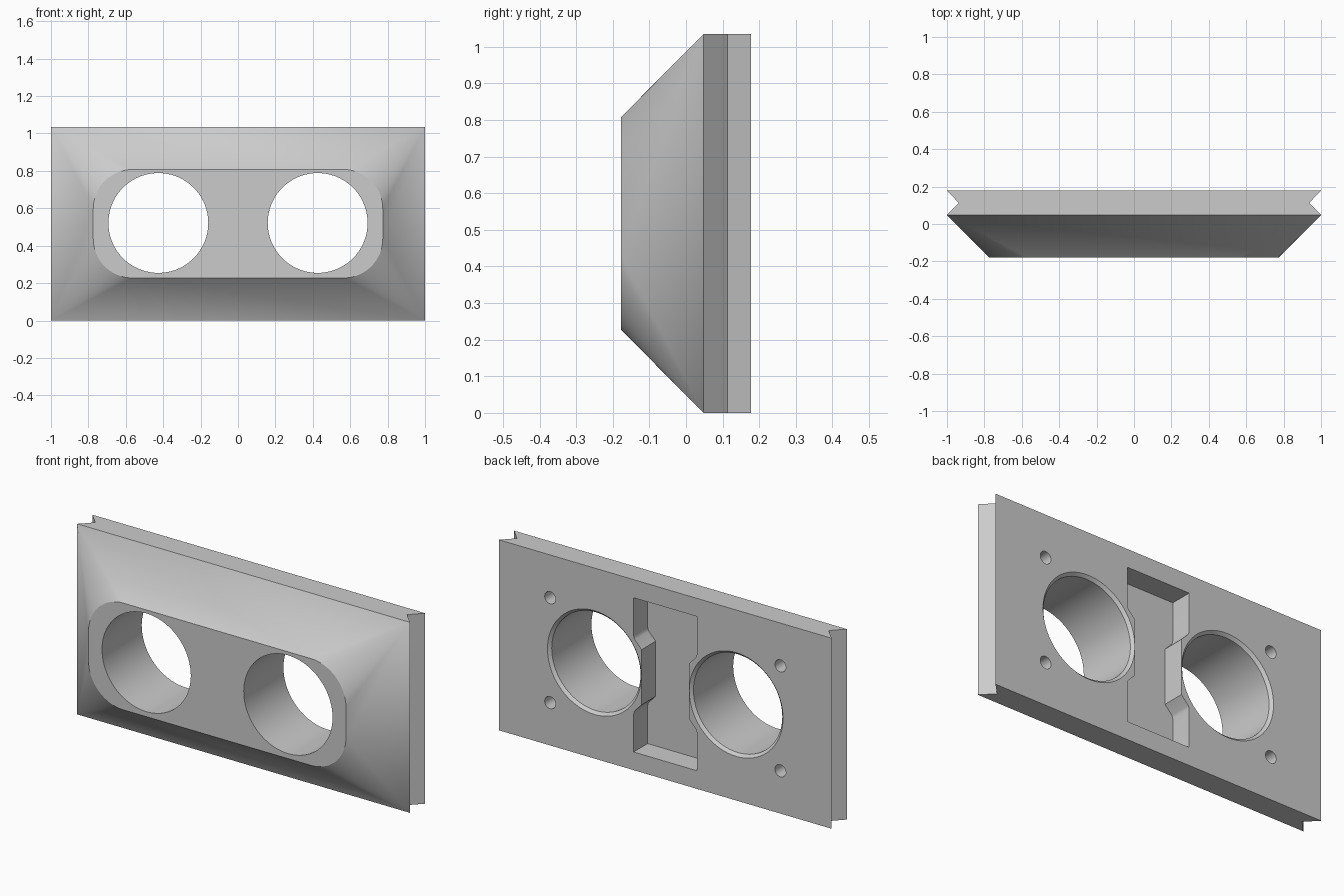
import bpy
import bmesh
from math import cos, sin, pi, radians

cube = bpy.data.objects.get("Cube")
if cube:
    bpy.data.objects.remove(cube, do_unlink=True)

MID = 0.5175          # mid height
HALF_W, HALF_H = 1.0, 0.5175
FRONT, RIM, BACK = -0.178, 0.048, 0.178

grey = bpy.data.materials.new("plain grey")
grey.use_nodes = True
colour = (0.6, 0.6, 0.6, 1)
grey.diffuse_color = colour
grey.node_tree.nodes["Principled BSDF"].inputs["Base Color"].default_value = colour


def finish(name, bm):
    bmesh.ops.recalc_face_normals(bm, faces=bm.faces[:])
    mesh = bpy.data.meshes.new(name)
    bm.to_mesh(mesh)
    bm.free()
    mesh.materials.append(grey)
    obj = bpy.data.objects.new(name, mesh)
    bpy.context.collection.objects.link(obj)
    return obj


def ring(bm, outline, y):
    return [bm.verts.new((x, y, MID + z)) for x, z in outline]


def bridge(bm, a, b):
    n = len(a)
    for i in range(n):
        j = (i + 1) % n
        bm.faces.new((a[i], a[j], b[j], b[i]))


def circle(cx, cz, r, n):
    return [(cx + r * cos(2 * pi * i / n), cz + r * sin(2 * pi * i / n)) for i in range(n)]


def solid(name, sections):
    """Closed solid through a list of (outline, y) sections."""
    bm = bmesh.new()
    rings = [ring(bm, o, y) for o, y in sections]
    for a, b in zip(rings, rings[1:]):
        bridge(bm, a, b)
    bm.faces.new(rings[0])
    bm.faces.new(rings[-1])
    return finish(name, bm)


# Body: rounded front face, fanned to a rectangle, then a grooved slab
SIGNS = [(1, 1), (-1, 1), (-1, -1), (1, -1)]
FACE_W, FACE_H, RADIUS, STEPS = 0.774, 0.29, 0.21, 16
bm = bmesh.new()
arcs = []
for k, (sx, sz) in enumerate(SIGNS):
    cx, cz = sx * (FACE_W - RADIUS), sz * (FACE_H - RADIUS)
    angles = [(k + i / STEPS) * pi / 2 for i in range(STEPS + 1)]
    arcs.append(ring(bm, [(cx + RADIUS * cos(a), cz + RADIUS * sin(a)) for a in angles], FRONT))
bm.faces.new([v for arc in arcs for v in arc])
slab = [ring(bm, [(sx * w, sz * HALF_H) for sx, sz in SIGNS], y)
        for w, y in ((HALF_W, RIM), (HALF_W - 0.063, 0.113), (HALF_W, BACK))]
for k in range(4):
    n = (k + 1) % 4
    for a, b in zip(arcs[k], arcs[k][1:]):
        bm.faces.new((a, b, slab[0][k]))
    bm.faces.new((arcs[k][-1], arcs[n][0], slab[0][n], slab[0][k]))
bridge(bm, slab[0], slab[1])
bridge(bm, slab[1], slab[2])
bm.faces.new(slab[2])
body = finish("cover_plate", bm)

# Cutters: large bores chamfered at the back, and blind screw holes
cutters = []
for side in (-1, 1):
    def bore(r):
        return circle(side * 0.426, 0.004, r, 72)
    cutters.append(solid("bore_cutter", [(bore(0.267), -0.3), (bore(0.267), BACK - 0.015),
                                         (bore(0.297), BACK + 0.015)]))
    for height in (-0.285, 0.285):
        hole = circle(side * 0.692, height, 0.033, 24)
        cutters.append(solid("screw_hole_cutter", [(hole, BACK - 0.12), (hole, BACK + 0.05)]))

# Cutter: back pocket, waisted between the bores
quarter = [(0.142, 0.15), (0.183, 0.193), (0.188, 0.202), (0.19, 0.215), (0.19, 0.419)]
right = [(x, -z) for x, z in reversed(quarter)] + quarter
pocket = right + [(-x, -z) for x, z in right]
cutters.append(solid("pocket_cutter", [(pocket, BACK - 0.12), (pocket, BACK + 0.05)]))

bpy.ops.object.select_all(action="DESELECT")
bpy.context.view_layer.objects.active = body
body.select_set(True)
for cutter in cutters:
    mod = body.modifiers.new("cut", "BOOLEAN")
    mod.operation = "DIFFERENCE"
    mod.solver = "EXACT"
    mod.object = cutter
    bpy.ops.object.modifier_apply(modifier=mod.name)
    bpy.data.objects.remove(cutter, do_unlink=True)

bpy.ops.object.shade_smooth_by_angle(angle=radians(25))
